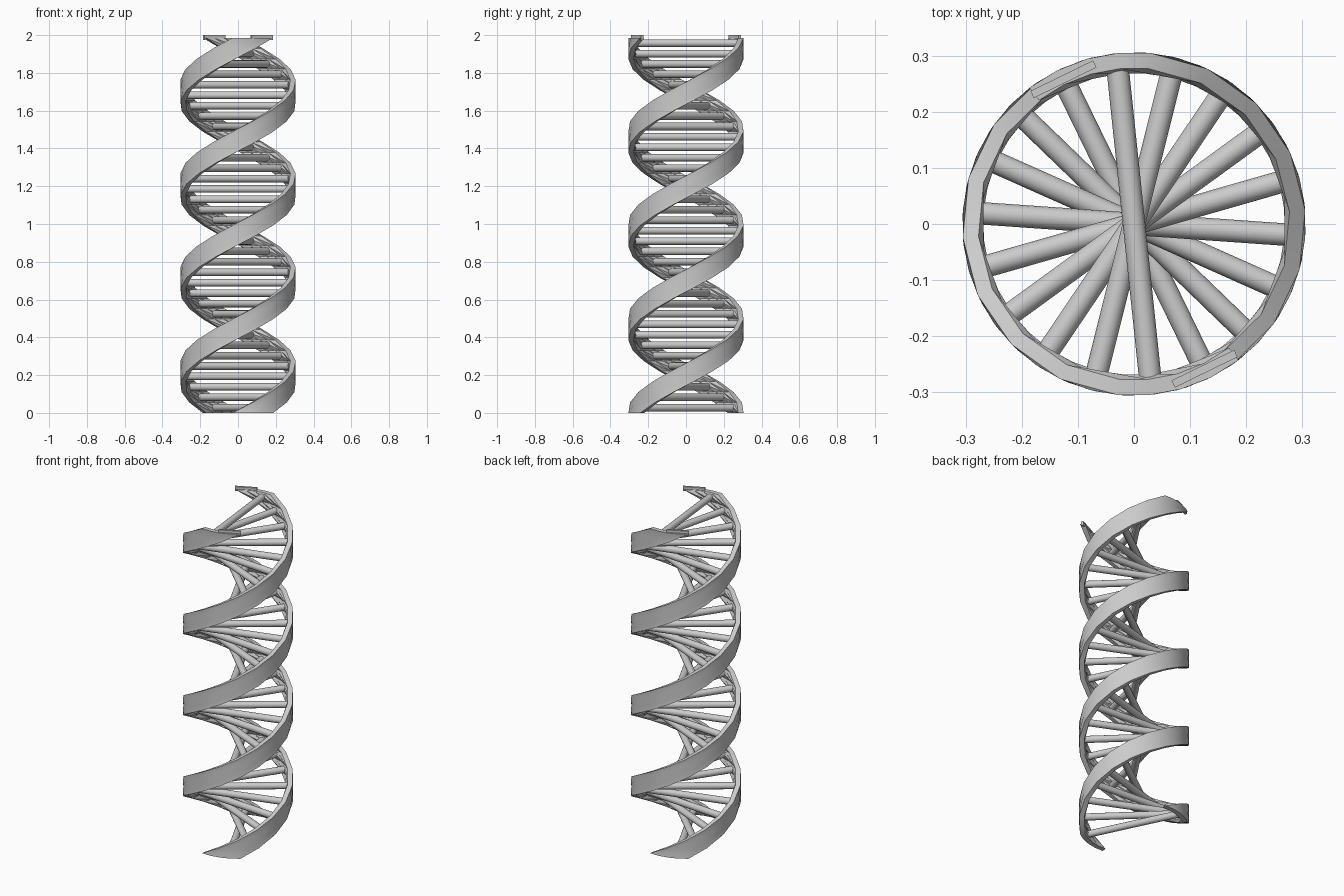
import bpy, bmesh
from math import radians, cos, sin, pi
from mathutils import Matrix

if "Cube" in bpy.data.objects:
    bpy.data.objects.remove(bpy.data.objects["Cube"])

PAIRS = 36            # rungs, one per helix slice
STEP = radians(20)    # twist per slice
BODY = 1.985          # height without the end pegs
DZ = BODY / PAIRS
START = radians(106)  # ladder direction at z = 0
R_IN, R_OUT, HALF = 0.278, 0.306, radians(21.5)


def finish(bm, name, smooth=35):
    bmesh.ops.recalc_face_normals(bm, faces=bm.faces)
    me = bpy.data.meshes.new(name)
    bm.to_mesh(me)
    bm.free()
    ob = bpy.data.objects.new(name, me)
    bpy.context.collection.objects.link(ob)
    if smooth:
        bpy.context.view_layer.objects.active = ob
        ob.select_set(True)
        bpy.ops.object.shade_smooth_by_angle(angle=radians(smooth))
        ob.select_set(False)
    return ob


# Flat arc-shaped profile, stacked and twisted upward
def backbone(name, phase, segs=4):
    bm = bmesh.new()
    arc = [-HALF + 2 * HALF * i / segs for i in range(segs + 1)]
    profile = [(R_OUT, a) for a in arc] + [(R_IN, a) for a in reversed(arc)]
    n = len(profile)
    rings = []
    for k in range(PAIRS + 1):
        t = phase + k * STEP
        rings.append([bm.verts.new((r * cos(a + t), r * sin(a + t), k * DZ))
                      for r, a in profile])
    for lo, hi in zip(rings, rings[1:]):
        for i in range(n):
            j = (i + 1) % n
            # split along the vertical-leaning diagonal to keep the wall round
            bm.faces.new((lo[i], lo[j], hi[i]))
            bm.faces.new((lo[j], hi[j], hi[i]))
    for ring in (rings[0], rings[-1]):
        for i in range(segs):
            bm.faces.new((ring[i], ring[i + 1], ring[n - 2 - i], ring[n - 1 - i]))
    return finish(bm, name)


# Round bars joining the two backbones
def rungs():
    bm = bmesh.new()
    for k in range(PAIRS):
        m = (Matrix.Translation((0, 0, (k + 0.5) * DZ))
             @ Matrix.Rotation(START + (k + 0.5) * STEP, 4, 'Z')
             @ Matrix.Rotation(pi / 2, 4, 'Y'))
        bmesh.ops.create_cone(bm, cap_ends=True, segments=16, radius1=0.02,
                              radius2=0.02, depth=0.566, matrix=m)
    return finish(bm, "rungs")


# Small flat pegs standing on the top ends
def peg(name, angle):
    bm = bmesh.new()
    z0, z1 = 1.975, 2.0
    m = (Matrix.Rotation(angle, 4, 'Z')
         @ Matrix.Translation((0.287, 0, (z0 + z1) / 2))
         @ Matrix.Diagonal((0.014, 0.124, z1 - z0, 1)))
    bmesh.ops.create_cube(bm, size=1, matrix=m)
    return finish(bm, name, 0)


for side, turn in (("back", 0), ("front", pi)):
    backbone(side + "_backbone", START + turn)
    peg(side + "_end_peg", radians(116) + turn)
rungs()
